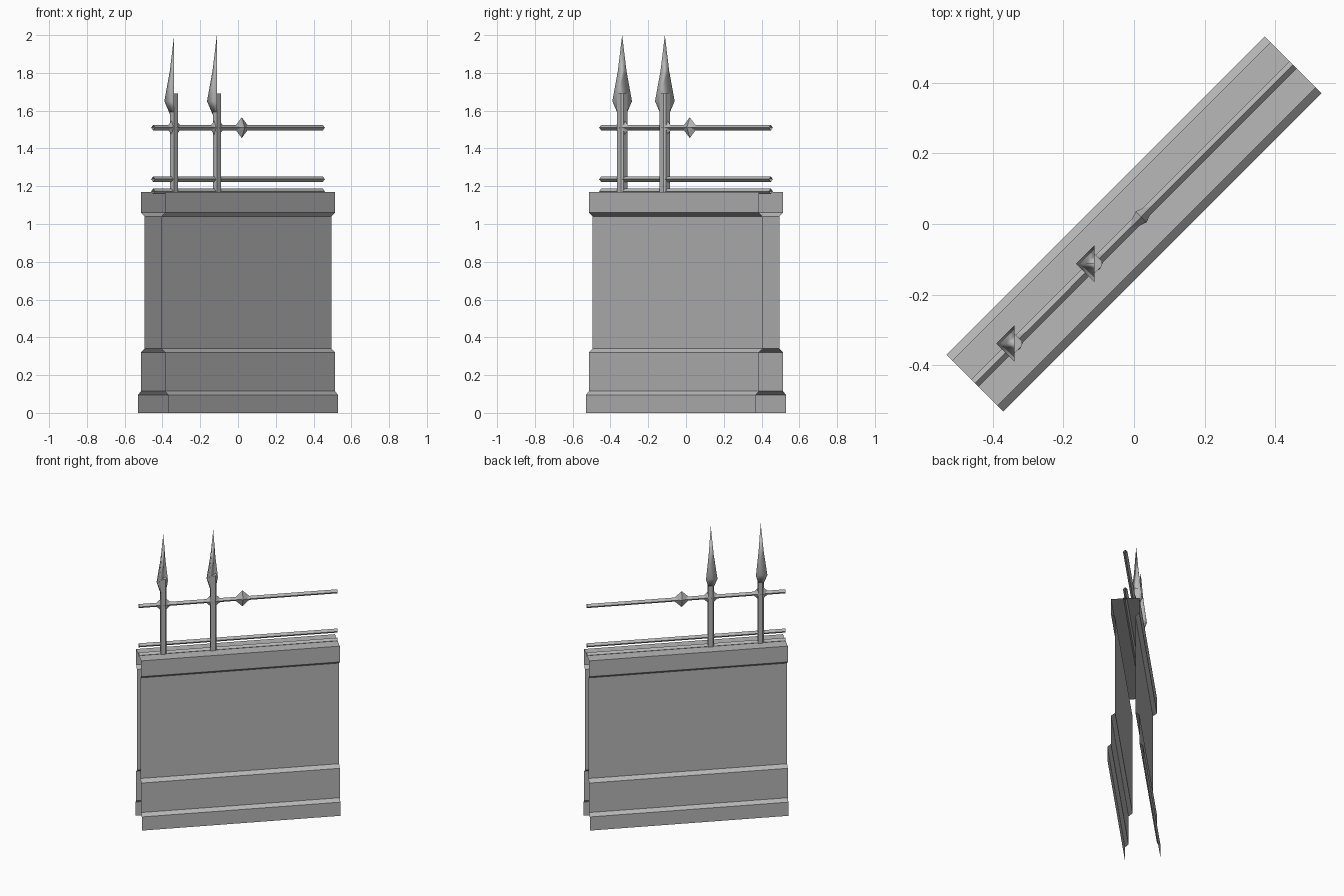
import bpy, bmesh, math
from mathutils import Matrix, Vector

old = bpy.data.objects.get("Cube")
if old:
    bpy.data.objects.remove(old, do_unlink=True)

GREY = 0.48
stone = bpy.data.materials.new("plain grey")
stone.use_nodes = True
stone.diffuse_color = (GREY, GREY, GREY, 1)
stone.node_tree.nodes["Principled BSDF"].inputs["Base Color"].default_value = (GREY, GREY, GREY, 1)

TURN = Matrix.Rotation(math.radians(45), 4, 'Z')   # the fence runs diagonally
HALF = 0.636                                       # half length of the section


def make(name, bm, matrix=Matrix.Identity(4), smooth=False):
    bm.transform(matrix)
    mesh = bpy.data.meshes.new(name)
    bm.to_mesh(mesh)
    bm.free()
    mesh.materials.append(stone)
    for p in mesh.polygons:
        p.use_smooth = smooth
    obj = bpy.data.objects.new(name, mesh)
    bpy.context.collection.objects.link(obj)
    return obj


def loft(bm, rings, closed=True):
    """Bridge equal-length rings of points with quads."""
    rows = [[bm.verts.new(p) for p in ring] for ring in rings]
    n = len(rows[0])
    for a, b in zip(rows, rows[1:]):
        for i in range(n if closed else n - 1):
            j = (i + 1) % n
            bm.faces.new((a[i], a[j], b[j], b[i]))
    return rows


def extrude_along(name, profile, closed):
    bm = bmesh.new()
    loft(bm, [[(x, y, z) for y, z in profile] for x in (-HALF, HALF)], closed)
    bmesh.ops.recalc_face_normals(bm, faces=bm.faces)
    return make(name, bm, TURN)


# Hollow wall shell: plinth, panel and cap, open at the ends and below
side = [(0.113, 0), (0.113, 0.095), (0.09, 0.115), (0.09, 0.32),
        (0.064, 0.34), (0.064, 1.04), (0.09, 1.06), (0.09, 1.17)]
wall = extrude_along("wall", [(-y, z) for y, z in side] + side[::-1], False)
if max(wall.data.polygons, key=lambda p: p.center.z).normal.z < 0:
    wall.data.flip_normals()

# Diamond-section rails
R = 0.014
for name, z in (("sill_rail", 1.173), ("lower_rail", 1.237), ("upper_rail", 1.51)):
    extrude_along(name, [(R, z), (0, z + R), (-R, z), (0, z - R)], True)


def ornament(name, centre):
    """Flattened eight-faced diamond on the upper rail."""
    bm = bmesh.new()
    ring = [bm.verts.new(p) for p in ((0.058, 0, 0), (0, 0.022, 0), (-0.058, 0, 0), (0, -0.022, 0))]
    top, bottom = bm.verts.new((0, 0, 0.055)), bm.verts.new((0, 0, -0.055))
    for i in range(4):
        bm.faces.new((ring[i], ring[(i + 1) % 4], top))
        bm.faces.new((ring[(i + 1) % 4], ring[i], bottom))
    make(name, bm, Matrix.Translation((centre, centre, 1.51)) @ TURN)


def post(name, centre):
    """Square bar turned with the fence, two opposite corners cut off."""
    a, b, c = 0.028, 0.021, 0.007
    section = [(b, -c), (b, c), (0, a), (-b, c), (-b, -c), (0, -a)]
    bm = bmesh.new()
    rows = loft(bm, [[(x, y, z) for x, y in section] for z in (1.17, 1.69)])
    bm.faces.new(rows[-1])
    bm.faces.new(rows[0][::-1])
    make(name, bm, Matrix.Translation((centre, centre, 0)))


def spike(name, centre):
    """Half of a four-sided spearhead."""
    bm = bmesh.new()
    levels = [(0.022, 1.58), (0.052, 1.65), (0.023, 1.81)]
    rows = loft(bm, [[(0, r, z), (-r, 0, z), (0, -r, z)] for r, z in levels])
    tip = bm.verts.new((0, 0, 2.0))
    for i in range(3):
        bm.faces.new((rows[-1][i], rows[-1][(i + 1) % 3], tip))
    bm.faces.new(rows[0][::-1])
    bmesh.ops.recalc_face_normals(bm, faces=bm.faces)
    make(name, bm, Matrix.Translation((centre, centre, 0)), smooth=True)


# Two spear posts with ornaments, and one loose ornament
for label, c in (("outer", -0.338), ("inner", -0.112)):
    post(label + "_post", c)
    spike(label + "_spike", c)
    ornament(label + "_ornament", c)
ornament("middle_ornament", 0.02)
